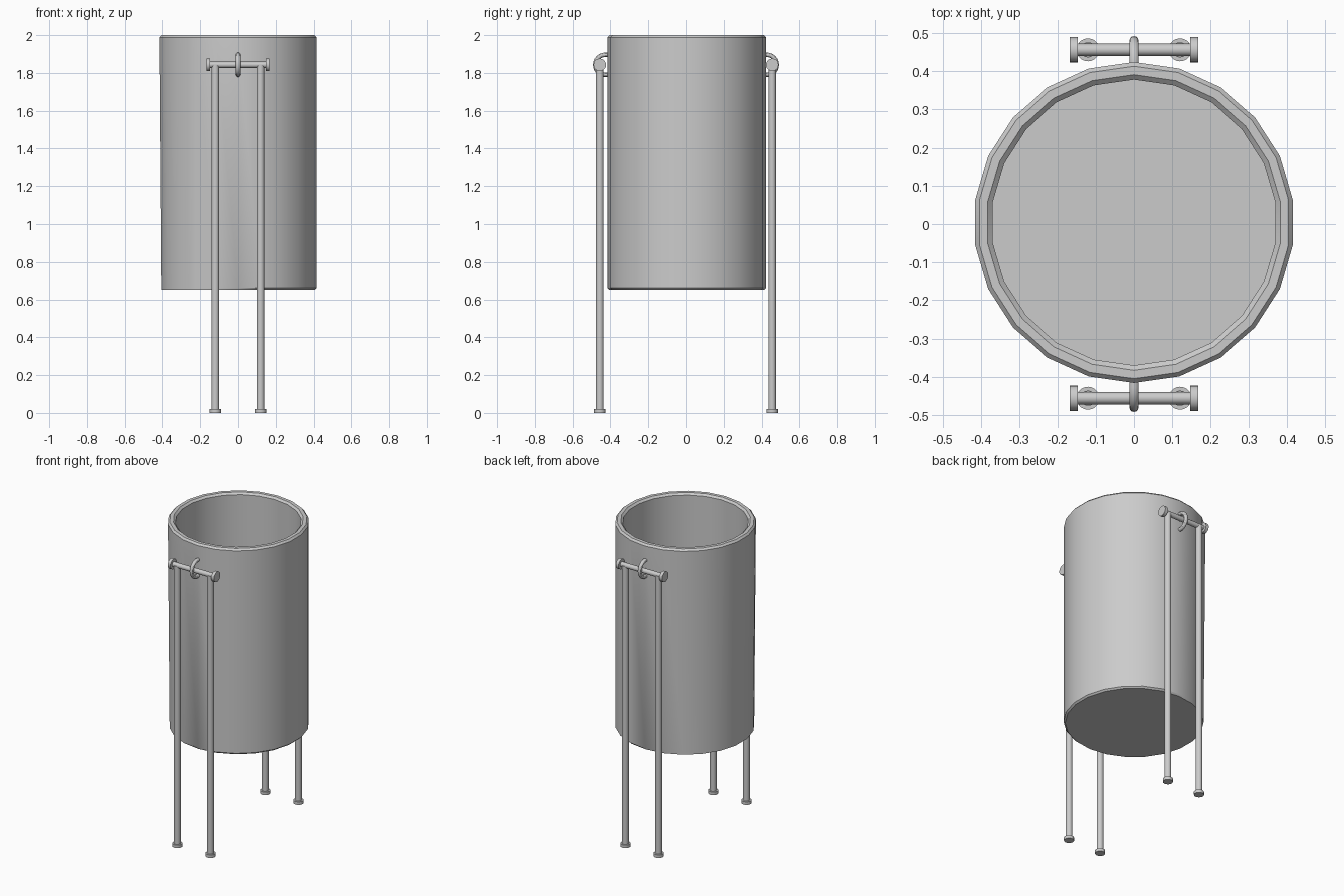
import bpy, bmesh
from math import pi, sin, cos, radians
from mathutils import Vector

cube = bpy.data.objects.get("Cube")
if cube:
    bpy.data.objects.remove(cube, do_unlink=True)

steel = bpy.data.materials.new("plain_grey")
steel.use_nodes = True
GREY = (0.6, 0.6, 0.6, 1)
steel.diffuse_color = GREY
steel.node_tree.nodes["Principled BSDF"].inputs["Base Color"].default_value = GREY


def finish(name, bm):
    """Turn a bmesh into a named, coloured object with sharp-edged smooth shading."""
    bmesh.ops.recalc_face_normals(bm, faces=bm.faces)
    mesh = bpy.data.meshes.new(name)
    bm.to_mesh(mesh)
    bm.free()
    obj = bpy.data.objects.new(name, mesh)
    bpy.context.collection.objects.link(obj)
    mesh.materials.append(steel)
    bpy.ops.object.select_all(action='DESELECT')
    obj.select_set(True)
    bpy.context.view_layer.objects.active = obj
    bpy.ops.object.shade_smooth_by_angle(angle=radians(30))
    return obj


def rod(name, start, end, radius, sides=20):
    """Capped cylinder between two points."""
    start, end = Vector(start), Vector(end)
    axis = end - start
    bm = bmesh.new()
    bmesh.ops.create_cone(bm, cap_ends=True, segments=sides, radius1=radius,
                          radius2=radius, depth=axis.length)
    bmesh.ops.rotate(bm, verts=bm.verts,
                     matrix=Vector((0, 0, 1)).rotation_difference(axis).to_matrix())
    bmesh.ops.translate(bm, verts=bm.verts, vec=(start + end) / 2)
    return finish(name, bm)


def bridge(bm, a, b):
    n = len(a)
    for i in range(n):
        bm.faces.new((a[i], a[(i + 1) % n], b[(i + 1) % n], b[i]))


# Hollow cup: revolved profile, its lower chamfer runs only round the left half
SIDES, CUP_Y = 22, 0.004
profile = [(0.41, 0.65), (0.42, 0.66), (0.42, 1.988), (0.409, 2.0),
           (0.387, 2.0), (0.374, 1.988), (0.374, 0.7)]
bm = bmesh.new()
rings = []
for level, (r, z) in enumerate(profile):
    ring = []
    for i in range(SIDES):
        a = 2 * pi * i / SIDES
        radius = 0.41 if level == 1 and sin(a) < -0.01 else r
        ring.append(bm.verts.new((radius * sin(a), CUP_Y + radius * cos(a), z)))
    rings.append(ring)
for lower, upper in zip(rings, rings[1:]):
    bridge(bm, lower, upper)
bm.faces.new(rings[0])
bm.faces.new(rings[-1])
finish("cup", bm)

# Two identical stands, front and back
BAR_Z = 1.843
for side, s in (("front", -1), ("back", 1)):
    y = s * 0.456
    for hand, h in (("left", 1), ("right", -1)):
        x = h * 0.12
        rod(f"{side}_{hand}_leg", (x, y, 0.01), (x, y, BAR_Z), 0.02)
        rod(f"{side}_{hand}_foot", (x, y, 0), (x, y, 0.02), 0.03)
        rod(f"{side}_{hand}_bar_cap", (h * 0.147, y, BAR_Z), (h * 0.167, y, BAR_Z), 0.033)
    rod(f"{side}_bar", (-0.15, y, BAR_Z), (0.15, y, BAR_Z), 0.016)

    # Half-round loop that ties the bar to the cup wall
    path = [(s * 0.405, BAR_Z + 0.053)]
    for k in range(13):
        a = pi / 2 - pi * k / 12
        path.append((s * (0.427 + 0.053 * cos(a)), BAR_Z + 0.053 * sin(a)))
    path.append((s * 0.405, BAR_Z - 0.053))
    bm = bmesh.new()
    hoops = []
    for i, (py, pz) in enumerate(path):
        ahead, behind = path[min(i + 1, len(path) - 1)], path[max(i - 1, 0)]
        t = Vector((0, ahead[0] - behind[0], ahead[1] - behind[1])).normalized()
        side_axis = Vector((1, 0, 0))
        out = t.cross(side_axis)
        hoops.append([bm.verts.new(Vector((0, py, pz)) + 0.012 *
                      (side_axis * cos(2 * pi * k / 12) + out * sin(2 * pi * k / 12)))
                      for k in range(12)])
    for a, b in zip(hoops, hoops[1:]):
        bridge(bm, a, b)
    bm.faces.new(hoops[0])
    bm.faces.new(hoops[-1])
    finish(f"{side}_loop", bm)
